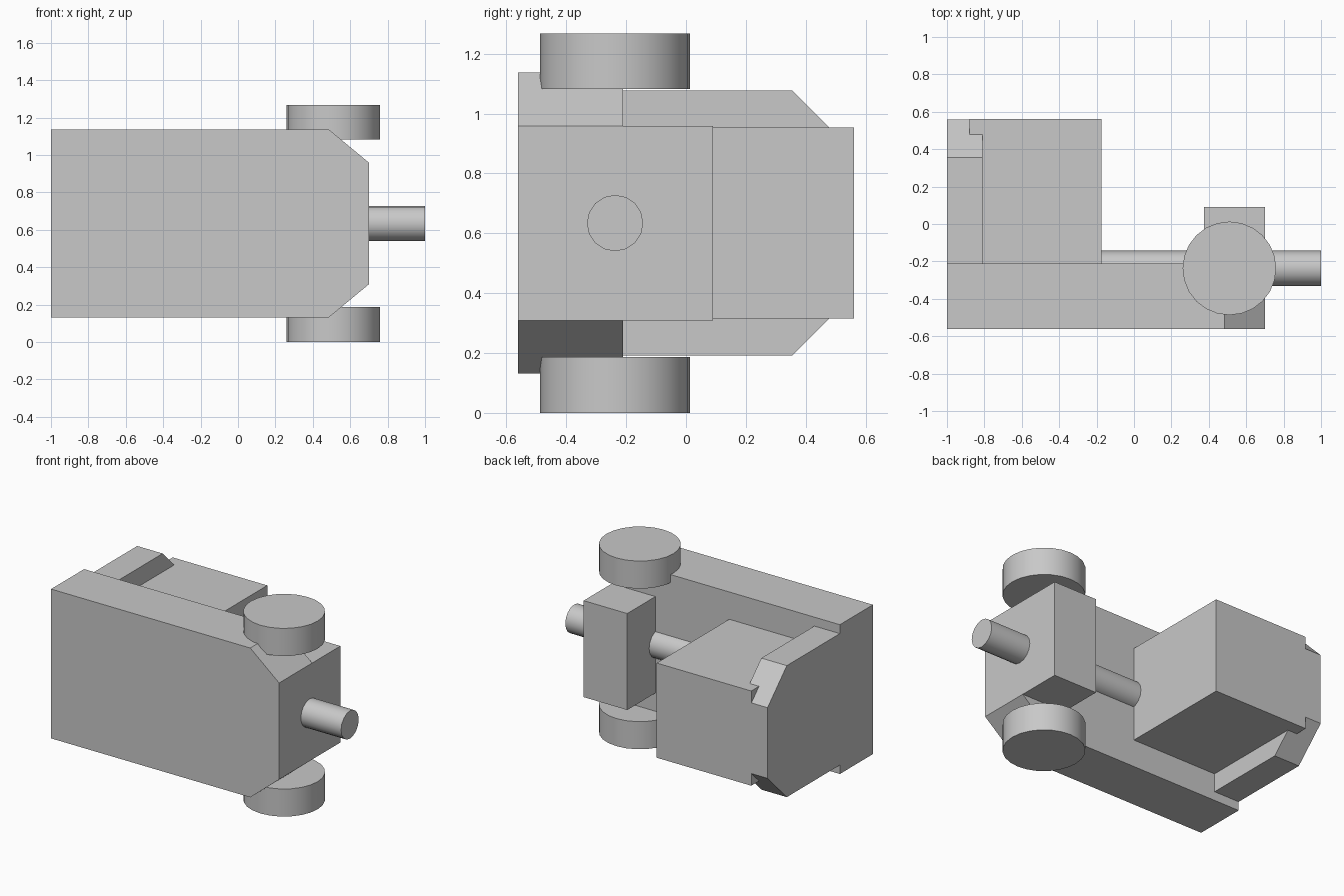
import bpy
import bmesh
import math
from mathutils import Vector

cube = bpy.data.objects.get("Cube")
if cube:
    bpy.data.objects.remove(cube, do_unlink=True)

grey = bpy.data.materials.new("plain grey")
grey.use_nodes = True
colour = (0.58, 0.58, 0.58, 1)
grey.diffuse_color = colour
grey.node_tree.nodes["Principled BSDF"].inputs["Base Color"].default_value = colour

MID = 0.634      # height of the mirror plane and shaft
AXIS_Y = -0.237  # depth of the shaft and disc axes


def add_object(name, bm):
    bmesh.ops.recalc_face_normals(bm, faces=bm.faces)
    mesh = bpy.data.meshes.new(name)
    bm.to_mesh(mesh)
    bm.free()
    mesh.materials.append(grey)
    obj = bpy.data.objects.new(name, mesh)
    bpy.context.collection.objects.link(obj)
    return obj


def prism(name, half, axis, start, end):
    """Mirror a half profile (u, height above MID) and extrude it along axis."""
    outline = half + [(u, -h) for u, h in reversed(half)]
    bm = bmesh.new()
    verts = []
    for u, h in outline:
        co = (start, u, MID + h) if axis == "x" else (u, start, MID + h)
        verts.append(bm.verts.new(co))
    face = bm.faces.new(verts)
    result = bmesh.ops.extrude_face_region(bm, geom=[face])
    moved = [v for v in result["geom"] if isinstance(v, bmesh.types.BMVert)]
    step = Vector((1, 0, 0)) if axis == "x" else Vector((0, 1, 0))
    bmesh.ops.translate(bm, verts=moved, vec=step * (end - start))
    return add_object(name, bm)


def cylinder(name, radius, depth, sides, location, tilt=0):
    bpy.ops.mesh.primitive_cylinder_add(vertices=sides, radius=radius, depth=depth,
                                        location=location, rotation=(0, tilt, 0))
    obj = bpy.context.object
    obj.name = name
    obj.data.materials.append(grey)
    bpy.ops.object.shade_smooth_by_angle(angle=math.radians(35))


# Front plate with two clipped corners
prism("front_plate", [(-1, 0.503), (0.485, 0.503), (0.7, 0.325)], "y", -0.562, -0.21)

# Bearing block behind the clipped end
prism("bearing_block", [(0.375, 0.325), (0.7, 0.325)], "y", -0.21, 0.09)

# End plate with bevelled rear corners
prism("end_plate", [(-0.21, 0.443), (0.355, 0.443), (0.56, 0.238)], "x", -1, -0.81)

# Large rear housing, set into the end plate
prism("rear_housing", [(-0.21, 0.319), (0.562, 0.319)], "x", -0.88, -0.175)

# Drive shaft
cylinder("shaft", 0.094, 1.3, 16, (0.35, AXIS_Y, MID), math.pi / 2)

# Upper and lower discs
for name, side in (("upper_disc", 1), ("lower_disc", -1)):
    cylinder(name, 0.25, 0.186, 24, (0.51, AXIS_Y, MID + side * 0.541))
